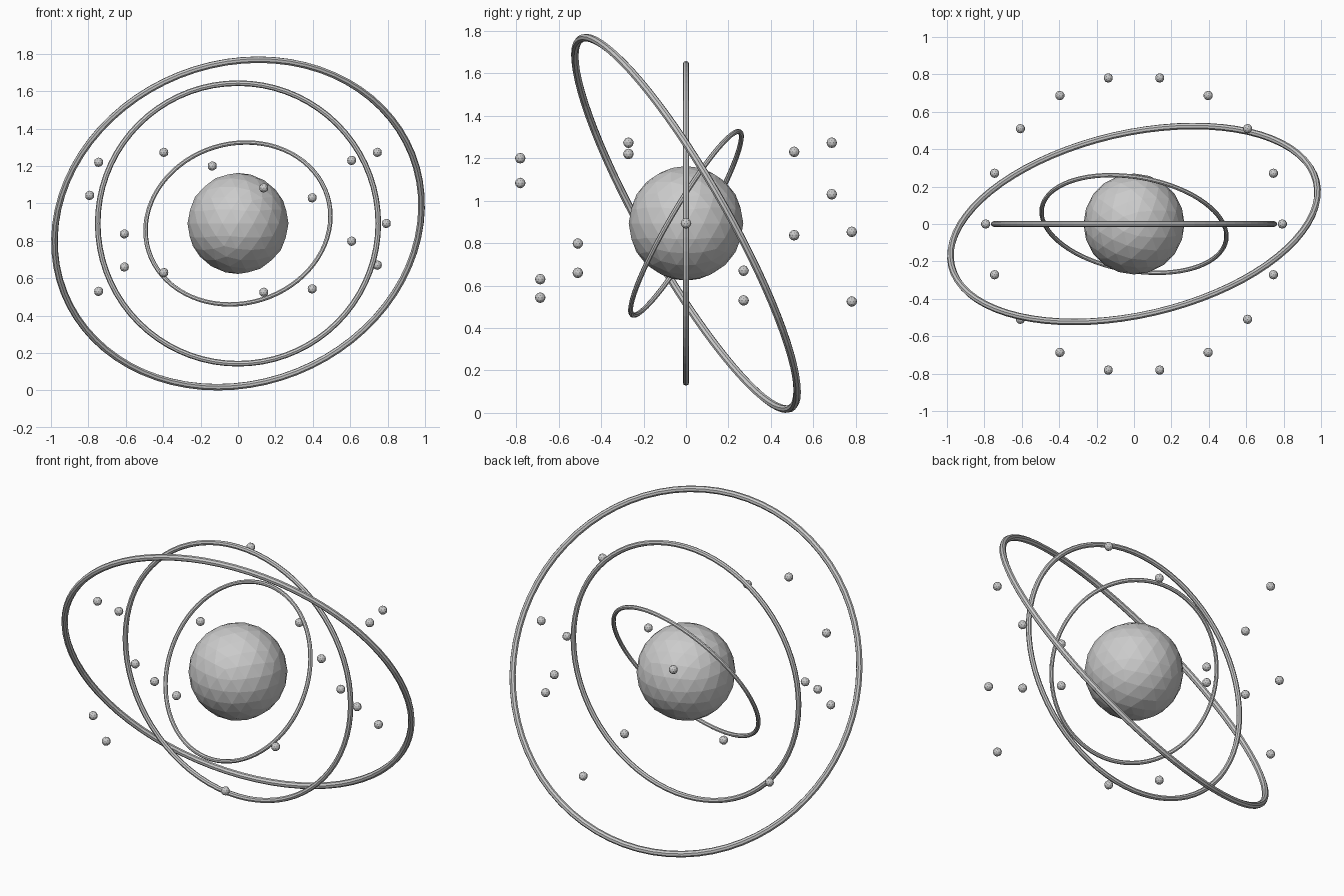
import bpy
from math import radians, cos, sin

if "Cube" in bpy.data.objects:
    bpy.data.objects.remove(bpy.data.objects["Cube"])

CENTER_Z = 0.893


def ring(name, radius, tube, tilt, turn):
    """Thin hoop around the core, tilted about x and then turned about z."""
    bpy.ops.mesh.primitive_torus_add(
        major_radius=radius, minor_radius=tube,
        major_segments=72, minor_segments=8,
        location=(0, 0, CENTER_Z),
        rotation=(radians(tilt), 0, radians(turn)))
    bpy.context.object.name = name


def ball(name, radius, location, subdivisions):
    bpy.ops.mesh.primitive_ico_sphere_add(
        subdivisions=subdivisions, radius=radius, location=location)
    bpy.context.object.name = name


# Faceted central core
ball("core_sphere", 0.27, (0, 0, CENTER_Z), 3)

# Three crossing hoops
ring("outer_ring", 1.001, 0.018, -61, 13)
ring("middle_ring", 0.75, 0.015, 90, 0)
ring("inner_ring", 0.5, 0.012, 60, -10)

# Floating beads: every 20 degrees around the core, at varied heights
heights = [0.893, 0.67, 1.23, 1.03, 0.525, 0.853, 1.273, 0.837, 0.53,
           1.043, 1.22, 0.66, 0.63, 1.2, 1.083, 0.543, 0.798, 1.273]
for i, z in enumerate(heights):
    a = radians(20 * i)
    ball(f"bead_{i + 1:02d}", 0.025, (0.793 * cos(a), 0.793 * sin(a), z), 2)
